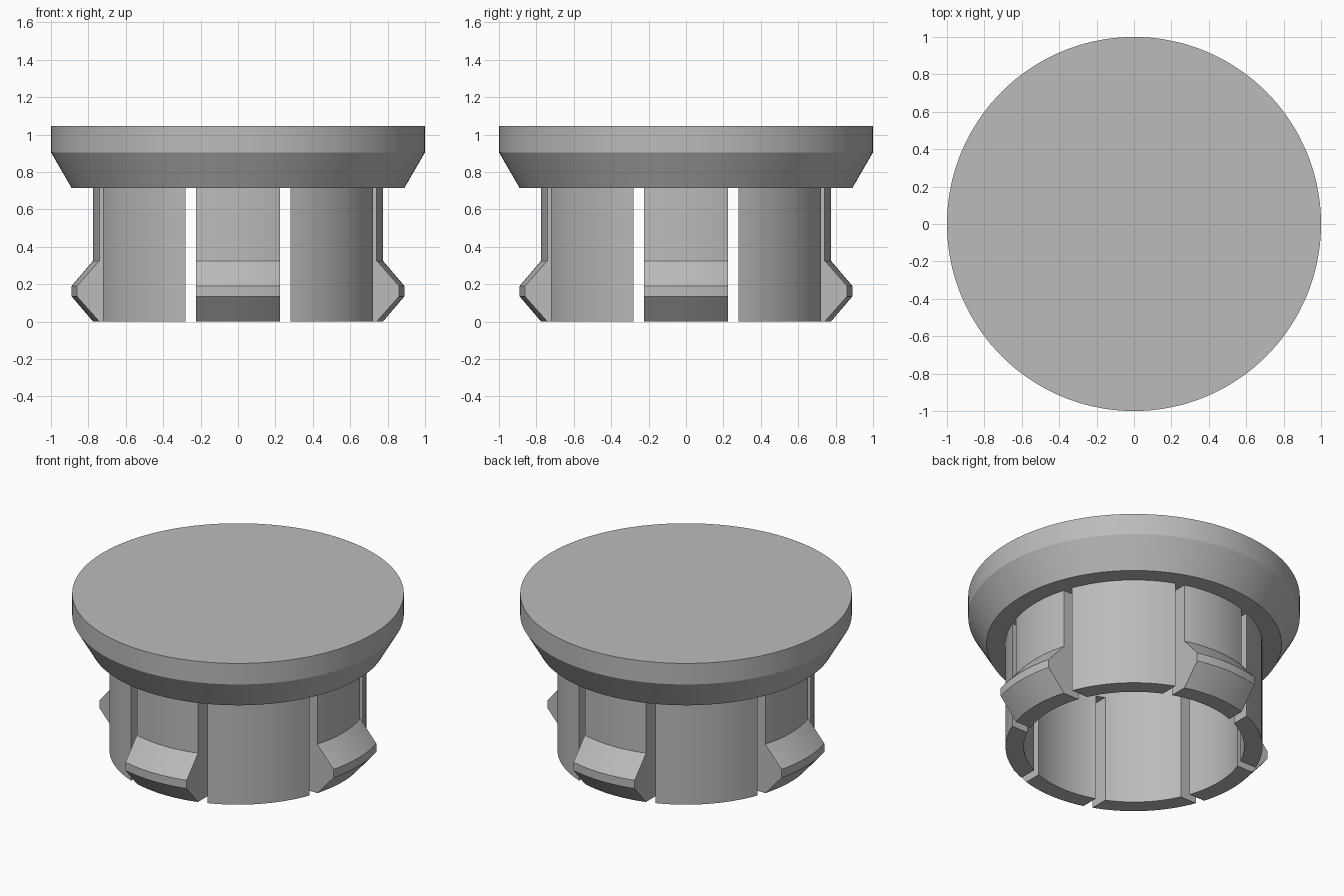
import bpy, bmesh
from math import sin, cos, asin, pi, radians

cube = bpy.data.objects.get("Cube")
if cube:
    bpy.data.objects.remove(cube)

OUTER, INNER, LEG_TOP = 0.775, 0.665, 0.715
LATCH_HALF, BLOCK_EDGE = 0.225, 0.28

grey = bpy.data.materials.new("plain grey")
grey.use_nodes = True
colour = (0.5, 0.5, 0.5, 1)
grey.diffuse_color = colour
grey.node_tree.nodes["Principled BSDF"].inputs["Base Color"].default_value = colour


def finish(name, bm):
    bmesh.ops.recalc_face_normals(bm, faces=bm.faces)
    mesh = bpy.data.meshes.new(name)
    bm.to_mesh(mesh)
    bm.free()
    mesh.materials.append(grey)
    obj = bpy.data.objects.new(name, mesh)
    bpy.context.collection.objects.link(obj)
    bpy.ops.object.select_all(action="DESELECT")
    obj.select_set(True)
    bpy.context.view_layer.objects.active = obj
    bpy.ops.object.shade_smooth_by_angle(angle=radians(28))


def ring_solid(name, profile, steps):
    """Revolve an open profile and close both ends with discs."""
    bm = bmesh.new()
    rings = [[bm.verts.new((r * cos(2 * pi * i / steps), r * sin(2 * pi * i / steps), z))
              for i in range(steps)] for r, z in profile]
    for a, b in zip(rings, rings[1:]):
        for i in range(steps):
            j = (i + 1) % steps
            bm.faces.new((a[i], a[j], b[j], b[i]))
    bm.faces.new(rings[0])
    bm.faces.new(rings[-1])
    finish(name, bm)


def wall_sector(name, profile, centre, half_angle, steps=16):
    """Sweep a closed profile round the axis, with straight-cut ends."""
    bm = bmesh.new()
    columns = []
    for i in range(steps + 1):
        t = 2 * i / steps - 1
        column = []
        for r, z in profile:
            angle = centre + t * half_angle(r)
            column.append(bm.verts.new((r * cos(angle), r * sin(angle), z)))
        columns.append(column)
    n = len(profile)
    for a, b in zip(columns, columns[1:]):
        for k in range(n):
            m = (k + 1) % n
            bm.faces.new((a[k], a[m], b[m], b[k]))
    bm.faces.new(columns[0])
    bm.faces.new(columns[-1])
    finish(name, bm)


# Cap with a tapered underside and a recess inside the leg ring
ring_solid("cap", [(1, 1.045), (1, 0.905), (0.89, LEG_TOP),
                   (INNER, LEG_TOP), (INNER, 0.905)], 144)

# Plain wall blocks between the latches, and latches with an outward barb
block = [(INNER, 0), (OUTER, 0), (OUTER, LEG_TOP), (INNER, LEG_TOP)]
latch = [(INNER, 0), (OUTER, 0), (0.89, 0.135), (0.89, 0.19),
         (OUTER, 0.325), (OUTER, LEG_TOP), (INNER, LEG_TOP)]
sides = ["left", "back", "right", "front"]
corners = ["back_left", "back_right", "front_right", "front_left"]
for q in range(4):
    wall_sector(sides[q] + "_latch", latch, q * pi / 2,
                lambda r: asin(LATCH_HALF / r))
    wall_sector(corners[q] + "_wall_block", block, (q + 0.5) * pi / 2,
                lambda r: pi / 4 - asin(BLOCK_EDGE / r))
